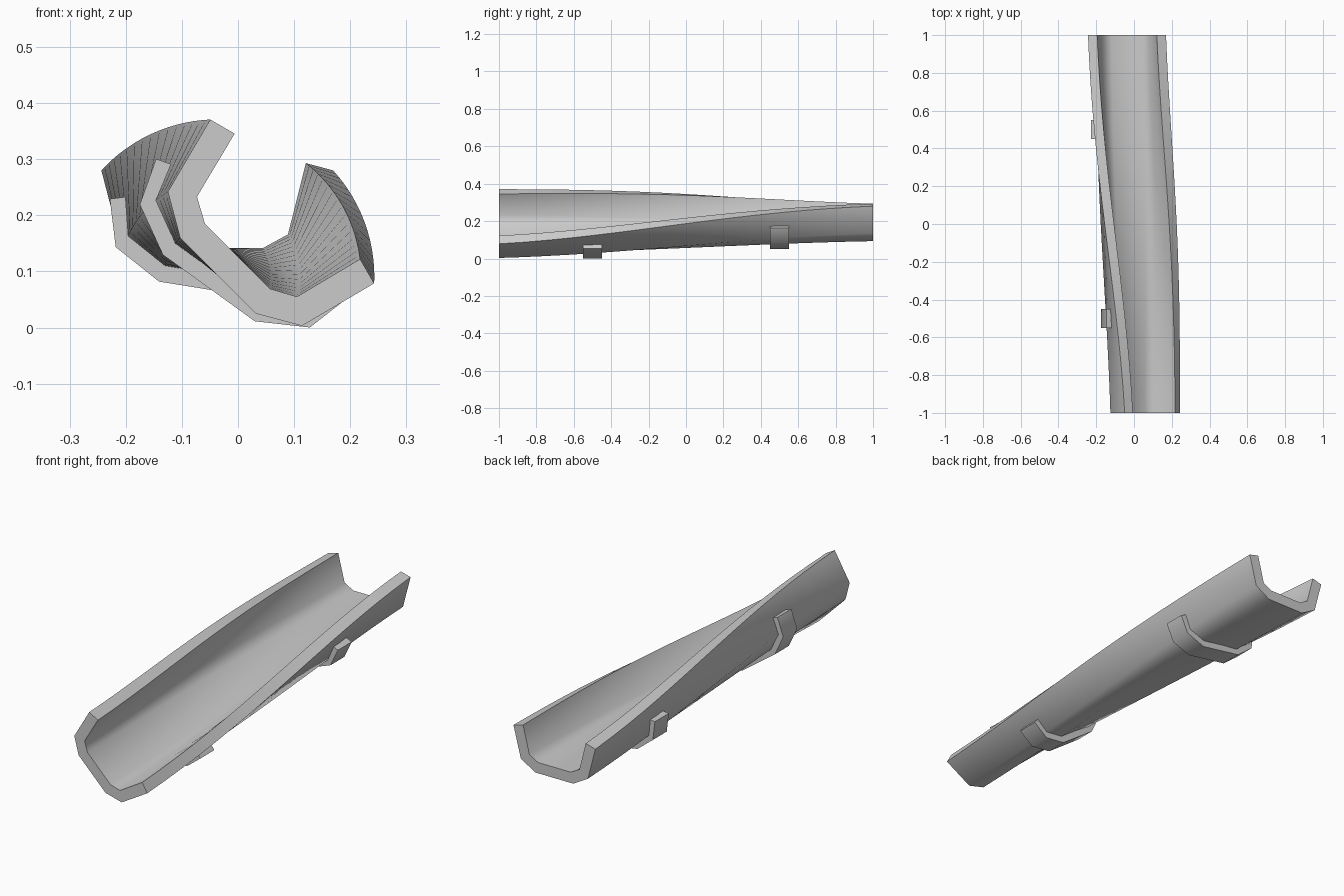
import bpy, bmesh, math

if "Cube" in bpy.data.objects:
    bpy.data.objects.remove(bpy.data.objects["Cube"])

PIVOT_X, PIVOT_Z = -0.037, 0.091   # twist axis runs along the outer floor
TWIST = math.radians(45)

# Half profiles, from the floor out to the lip
GUTTER_OUT = [(0.0955, 0.002), (0.169, 0.0445), (0.2065, 0.189)]
GUTTER_IN = [(0.082, 0.051), (0.126, 0.075), (0.158, 0.202)]
CLIP_OUT = [(0.101, -0.0255), (0.187, 0.023), (0.211, 0.106)]
CLIP_IN = [(0.0945, 0.004), (0.168, 0.046), (0.184, 0.114)]


def roll(y):
    """Clockwise roll of the section at y: 45 degrees in front, 0 at the back."""
    t = (1 - y) / 2
    return TWIST * (0.5 * t + 0.5 * t * t * (3 - 2 * t))


def channel(outer, inner):
    """Mirror half profiles into one closed U-shaped loop."""
    def mirrored(half):
        return [(-x, z) for x, z in reversed(half)] + list(half)
    return mirrored(outer) + mirrored(inner)[::-1]


def loft(name, profile, stations):
    """Sweep the profile through (y, roll angle) stations and cap both ends."""
    bm = bmesh.new()
    rings = []
    for y, a in stations:
        c, s = math.cos(a), math.sin(a)
        rings.append([bm.verts.new((PIVOT_X + x * c + z * s, y,
                                    PIVOT_Z - x * s + z * c)) for x, z in profile])
    n = len(profile)
    for r0, r1 in zip(rings, rings[1:]):
        for i in range(n):
            j = (i + 1) % n
            bm.faces.new((r0[i], r0[j], r1[j], r1[i]))
    # End caps as quads between the outer and inner skins
    for ring in (rings[0], rings[-1]):
        for i in range(n // 2 - 1):
            bm.faces.new((ring[i], ring[i + 1], ring[n - 2 - i], ring[n - 1 - i]))
    bmesh.ops.recalc_face_normals(bm, faces=bm.faces)
    mesh = bpy.data.meshes.new(name)
    bm.to_mesh(mesh)
    bm.free()
    obj = bpy.data.objects.new(name, mesh)
    bpy.context.collection.objects.link(obj)
    bpy.ops.object.select_all(action='DESELECT')
    obj.select_set(True)
    bpy.context.view_layer.objects.active = obj
    bpy.ops.object.shade_smooth_by_angle(angle=math.radians(60))
    return obj


# Twisted open trough
STEPS = 16
ys = [-1 + 2 * i / STEPS for i in range(STEPS + 1)]
loft("trough", channel(GUTTER_OUT, GUTTER_IN), [(y, roll(y)) for y in ys])

# Two cradle brackets hugging the underside
for name, y in (("front_bracket", -0.5), ("rear_bracket", 0.5)):
    loft(name, channel(CLIP_OUT, CLIP_IN), [(y - 0.05, roll(y)), (y + 0.05, roll(y))])
